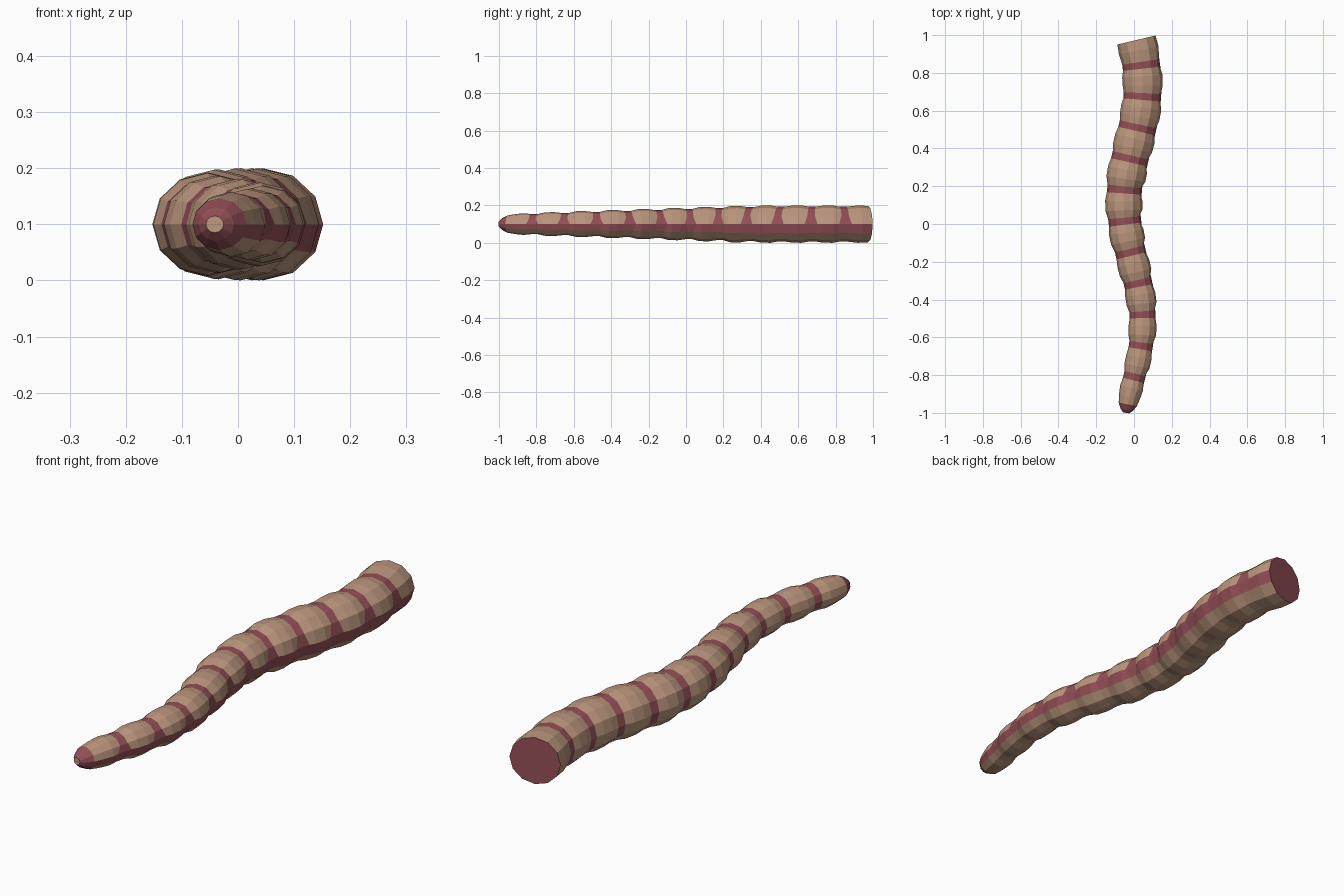
import bpy, bmesh, math
from mathutils import Vector

cube = bpy.data.objects.get("Cube")
if cube:
    bpy.data.objects.remove(cube, do_unlink=True)


def make_material(name, color):
    mat = bpy.data.materials.new(name)
    mat.use_nodes = True
    mat.diffuse_color = (*color, 1)
    mat.node_tree.nodes["Principled BSDF"].inputs["Base Color"].default_value = (*color, 1)
    return mat


tan = make_material("tan_skin", (0.50, 0.305, 0.205))
red = make_material("dull_red", (0.29, 0.078, 0.092))
TAN, RED = 0, 1
SIDES = 12
MID_Z = 0.1
PITCH = 0.165
WAVE = 2 * math.pi / 1.25


# Winding centre line and its slope
def centre(y):
    return 0.05 * math.cos(WAVE * (y - 0.73)) - 0.004


def slope(y):
    return -0.05 * WAVE * math.sin(WAVE * (y - 0.73))


def girth(y):
    t = min(max((0.4 - y) / 1.35, 0), 1)
    return 0.098 + (0.052 - 0.098) * t


# Rings from the cut end to the tip: y, radius, flank slide, kind of row that follows
rings = [(0.974, 0.097, 0, "body"), (0.92, 0.1, 0, "body")]
for k in range(11):
    y = 0.84 - PITCH * k
    r = girth(y)
    rings += [(y + 0.018, r * 0.95, 0.014, "band"),
              (y - 0.018, r * 0.95, -0.014, "body"),
              (y - 0.058, r * 1.02, 0, "body"),
              (y - 0.107, r * 1.01, 0, "body")]
rings[-1] = (-0.915, 0.053, 0, "body")
rings += [(-0.955, 0.046, 0, "tip"), (-0.985, 0.03, 0, "tip"), (-1.0, 0.015, 0, "tip")]

bm = bmesh.new()
loops = []
for y, r, slide, kind in rings:
    side = Vector((1, -slope(y), 0)).normalized()
    loop = []
    for i in range(SIDES):
        a = 2 * math.pi * i / SIDES
        # Bands flare where they meet the left flank stripe
        yy = y + (slide if i == 0 else 0)
        p = Vector((centre(yy), yy, MID_Z)) + side * (r * 1.07 * math.cos(a))
        p.z += r * math.sin(a)
        loop.append(bm.verts.new(p))
    loops.append(loop)

# Skin: red bands over the back, a red stripe along the left flank, plain belly
for j in range(len(loops) - 1):
    kind = rings[j][3]
    for i in range(SIDES):
        n = (i + 1) % SIDES
        f = bm.faces.new((loops[j][i], loops[j][n], loops[j + 1][n], loops[j + 1][i]))
        stripe = i == SIDES - 1
        banded = kind == "band" and i <= SIDES // 2
        f.material_index = RED if kind == "tip" or stripe or banded else TAN

# Cut end and small tip cap
bm.faces.new(loops[0]).material_index = RED
bm.faces.new(loops[-1]).material_index = TAN

bmesh.ops.recalc_face_normals(bm, faces=bm.faces)
mesh = bpy.data.meshes.new("tentacle")
bm.to_mesh(mesh)
bm.free()
mesh.materials.append(tan)
mesh.materials.append(red)
obj = bpy.data.objects.new("tentacle", mesh)
bpy.context.collection.objects.link(obj)
